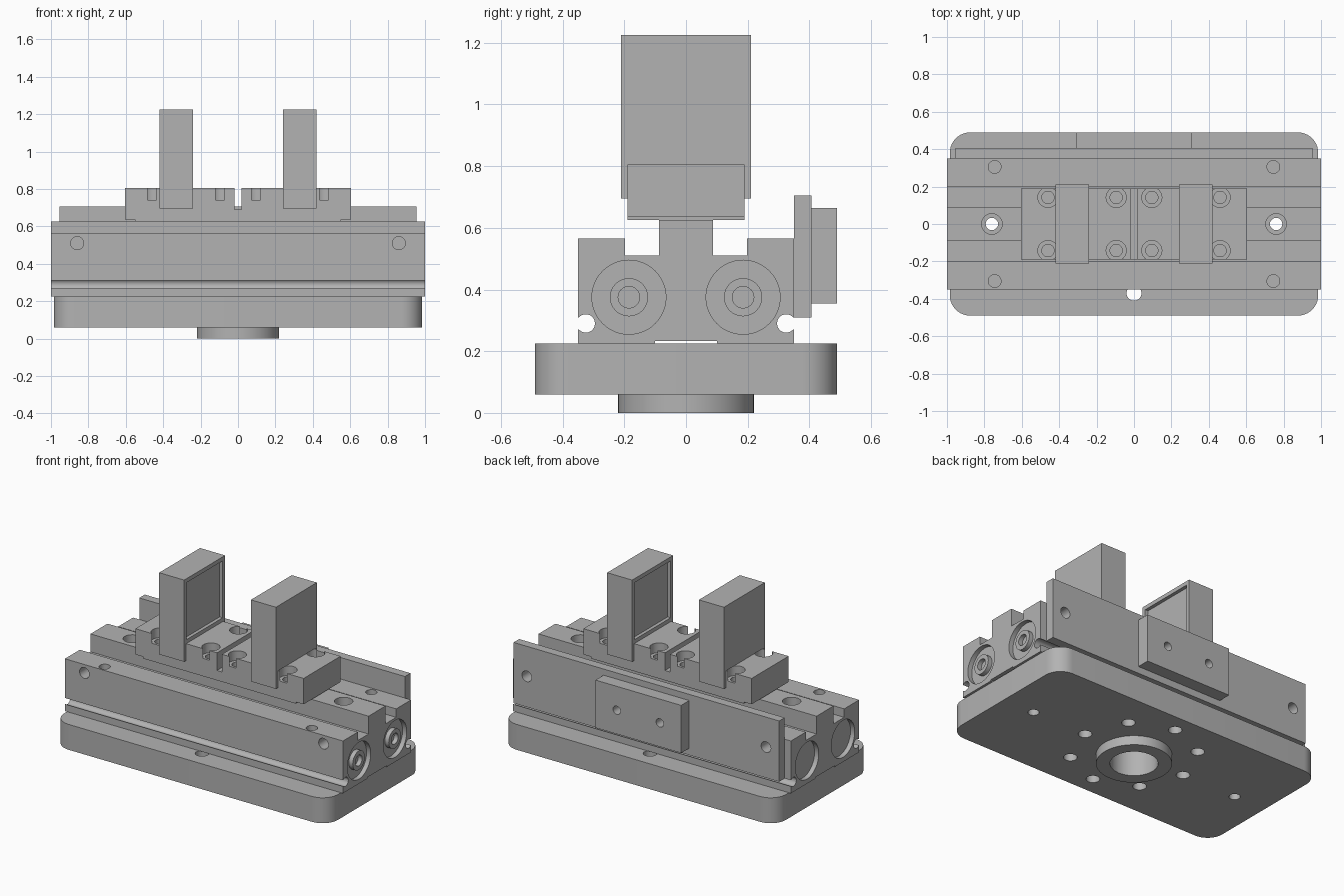
import bpy, bmesh, math
from mathutils import Vector

if "Cube" in bpy.data.objects:
    bpy.data.objects.remove(bpy.data.objects["Cube"], do_unlink=True)

grey = bpy.data.materials.new("metal grey")
grey.use_nodes = True
COLOUR = (0.45, 0.45, 0.45, 1)
grey.diffuse_color = COLOUR
grey.node_tree.nodes["Principled BSDF"].inputs["Base Color"].default_value = COLOUR


def box(name, x, y, z):
    """Box from (min, max) ranges."""
    lo, hi = Vector((x[0], y[0], z[0])), Vector((x[1], y[1], z[1]))
    bpy.ops.mesh.primitive_cube_add(size=1, location=(lo + hi) / 2)
    ob = bpy.context.object
    ob.name = name
    ob.scale = hi - lo
    bpy.ops.object.transform_apply(location=True, rotation=True, scale=True)
    ob.data.materials.append(grey)
    return ob


def rod(name, axis, centre, span, r, sides=32):
    """Cylinder along an axis; centre holds the two other coordinates."""
    p = list(centre)
    p.insert("xyz".index(axis), sum(span) / 2)
    rot = {"x": (0, math.pi / 2, 0), "y": (math.pi / 2, 0, 0), "z": (0, 0, 0)}[axis]
    bpy.ops.mesh.primitive_cylinder_add(vertices=sides, radius=r, depth=span[1] - span[0],
                                        location=p, rotation=rot)
    ob = bpy.context.object
    ob.name = name
    bpy.ops.object.transform_apply(location=True, rotation=True, scale=True)
    ob.data.materials.append(grey)
    return ob


def hole(axis, centre, span, r):
    return rod("cutter", axis, centre, span, r, 24)


def cut(ob, cutters):
    """Subtract the cutters, then remove them."""
    for c in cutters:
        m = ob.modifiers.new("cut", "BOOLEAN")
        m.operation, m.solver, m.object = "DIFFERENCE", "EXACT", c
    deps = bpy.context.evaluated_depsgraph_get()
    mesh = bpy.data.meshes.new_from_object(ob.evaluated_get(deps))
    ob.modifiers.clear()
    ob.data = mesh
    for c in cutters:
        bpy.data.objects.remove(c, do_unlink=True)


def extrude_x(name, profile, x):
    """Solid from a closed (y, z) profile."""
    bm = bmesh.new()
    face = bm.faces.new([bm.verts.new((x[0], y, z)) for y, z in profile])
    new = bmesh.ops.extrude_face_region(bm, geom=[face])["geom"]
    bmesh.ops.translate(bm, vec=(x[1] - x[0], 0, 0),
                        verts=[v for v in new if isinstance(v, bmesh.types.BMVert)])
    bmesh.ops.recalc_face_normals(bm, faces=bm.faces)
    mesh = bpy.data.meshes.new(name)
    bm.to_mesh(mesh)
    bm.free()
    ob = bpy.data.objects.new(name, mesh)
    bpy.context.collection.objects.link(ob)
    mesh.materials.append(grey)
    return ob


SIDES = (-1, 1)

# Base plate with rounded corners, bolt circle and centre bore
base = box("base_plate", (-0.985, 0.985), (-0.49, 0.49), (0.06, 0.225))
bm = bmesh.new()
bm.from_mesh(base.data)
upright = [e for e in bm.edges if abs(e.verts[0].co.z - e.verts[1].co.z) > 0.1]
bmesh.ops.bevel(bm, geom=upright, offset=0.11, segments=10, profile=0.5, affect="EDGES")
bm.to_mesh(base.data)
bm.free()
turns = [i * math.pi / 4 for i in range(8)]
cut(base, [hole("z", (0.37 * math.cos(a), 0.37 * math.sin(a)), (0, 0.3), 0.04) for a in turns]
    + [hole("z", (s * 0.76, 0), (0, 0.3), 0.033) for s in SIDES]
    + [hole("z", (0, 0), (0, 0.3), 0.14)])

# Locating ring under the base
ring = rod("locating_ring", "z", (0, 0), (0, 0.06), 0.22, 64)
cut(ring, [hole("z", (0, 0), (-0.1, 0.1), 0.14)])

# Main body: stepped section with a round side groove on each side
arc = [(0.325 + 0.03 * math.cos(a), 0.29 + 0.03 * math.sin(a))
       for a in [math.radians(-42 - 276 * i / 14) for i in range(15)]]
half = [(0.1, 0.233), (0.1, 0.225), (0.35, 0.225), (0.35, 0.27)] + arc + [
    (0.35, 0.31), (0.35, 0.565), (0.197, 0.565), (0.197, 0.51), (0.087, 0.51), (0.087, 0.626)]
body = extrude_x("main_body", half + [(-y, z) for y, z in reversed(half)], (-1, 1))
cutters = []
for s in SIDES:
    cutters += [hole("z", (s * 0.76, 0), (0.1, 0.7), 0.033),
                hole("z", (s * 0.76, 0), (0.57, 0.7), 0.055),
                hole("y", (s * 0.86, 0.51), (-0.4, -0.25), 0.035),
                hole("y", (s * 0.86, 0.51), (0.25, 0.4), 0.035)]
    for t in SIDES:
        cutters += [hole("z", (s * 0.745, t * 0.305), (0.46, 0.6), 0.034),
                    rod("cutter", "x", (t * 0.185, 0.375), (s - 0.03, s + 0.03), 0.12, 48)]
cut(body, cutters)

# Air ports in the end bores
for t, side in zip(SIDES, ("front", "back")):
    port = rod(side + "_port", "x", (t * 0.185, 0.375), (0.96, 0.998), 0.062)
    cut(port, [hole("x", (t * 0.185, 0.375), (0.962, 1.1), 0.035)])

# Rear plate and the sensor block on it
rear = box("rear_plate", (-0.955, 0.955), (0.35, 0.407), (0.31, 0.705))
cut(rear, [hole("y", (s * 0.86, 0.51), (0.3, 0.5), 0.035) for s in SIDES])
block = box("rear_block", (-0.308, 0.308), (0.407, 0.49), (0.355, 0.665))
cut(block, [hole("y", (s * 0.155, 0.51), (0.43, 0.6), 0.027) for s in SIDES])

# Jaw carriage split by a narrow slot, with counterbored screw holes
carriage = box("jaw_carriage", (-0.605, 0.605), (-0.19, 0.19), (0.626, 0.805))
cutters = [box("cutter", (-0.018, 0.018), (-0.3, 0.3), (0.69, 0.9))]
for s in SIDES:
    cutters.append(box("cutter", (s * 0.58 - 0.03, s * 0.58 + 0.03), (-0.3, 0.3), (0.6, 0.637)))
    for x in (0.095, 0.46):
        for t in SIDES:
            cutters += [hole("z", (s * x, t * 0.142), (0.66, 0.9), 0.033),
                        hole("z", (s * x, t * 0.142), (0.742, 0.9), 0.054)]
cut(carriage, cutters)

# Jaws straddling the carriage, with a recessed gripping face
for s, side in zip(SIDES, ("right", "left")):
    jaw = box(side + "_jaw", sorted((s * 0.24, s * 0.42)), (-0.21, 0.21), (0.695, 1.226))
    cut(jaw, [box("cutter", sorted((s * 0.2, s * 0.262)), (-0.185, 0.185), (0.83, 1.2)),
              box("cutter", sorted((s * 0.2, s * 0.5)), (-0.19, 0.19), (0.6, 0.805))])

# Smooth round walls, keep edges sharp
for ob in bpy.context.scene.objects:
    ob.select_set(ob.type == "MESH")
bpy.context.view_layer.objects.active = base
bpy.ops.object.shade_smooth_by_angle(angle=math.radians(30))
